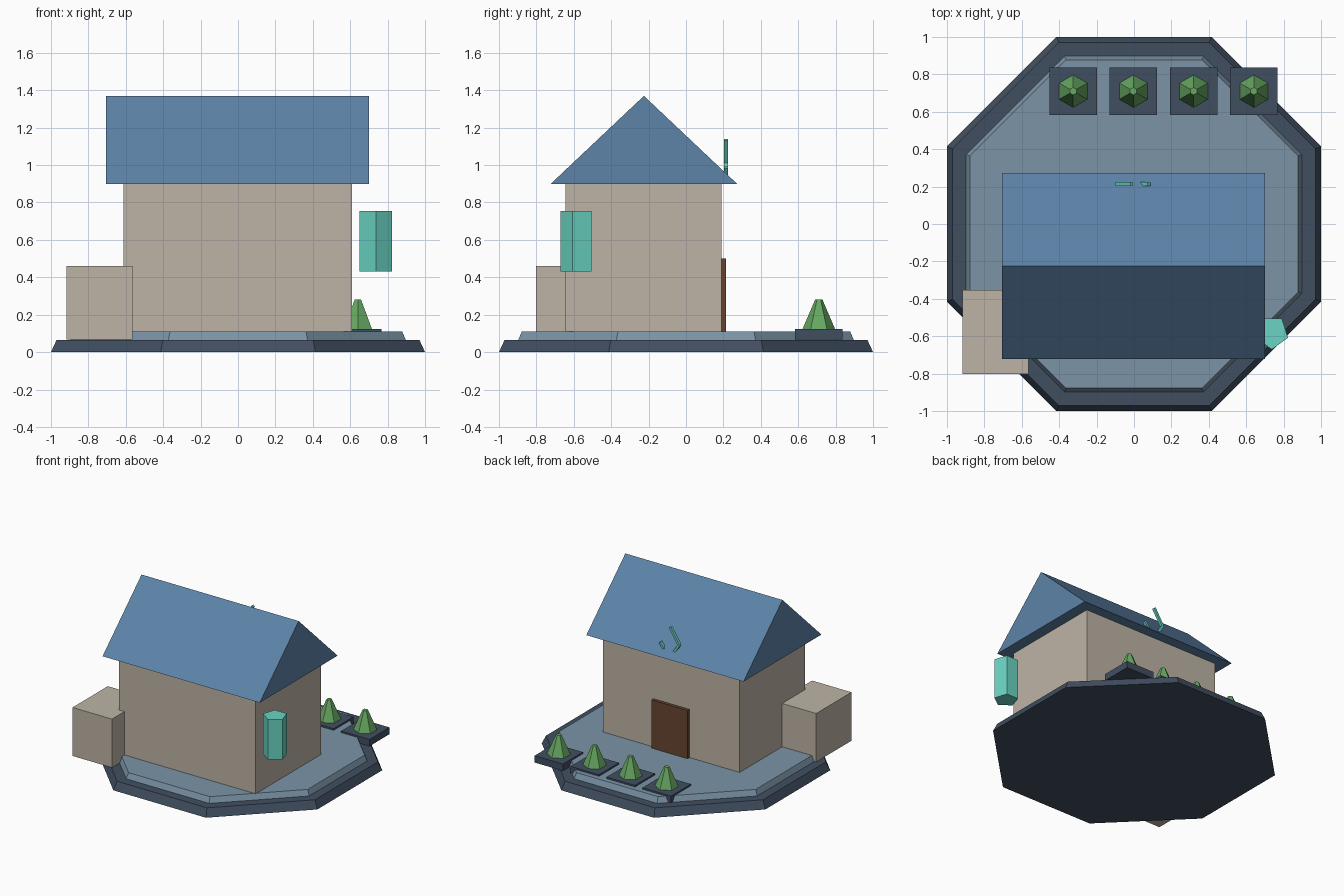
import bpy, math
from mathutils import Vector

cube = bpy.data.objects.get("Cube")
if cube:
    bpy.data.objects.remove(cube, do_unlink=True)


def material(name, rgb):
    """Flat material from an sRGB colour given in 0-255."""
    lin = [((c / 255 + 0.055) / 1.055) ** 2.4 for c in rgb] + [1]
    m = bpy.data.materials.new(name)
    m.use_nodes = True
    m.diffuse_color = lin
    m.node_tree.nodes["Principled BSDF"].inputs["Base Color"].default_value = lin
    return m


slate = material("dark slate", (65, 79, 97))
stone = material("blue grey stone", (123, 148, 167))
plaster = material("beige plaster", (190, 180, 166))
roof_blue = material("roof blue", (93, 131, 168))
wood = material("brown wood", (102, 69, 48))
leaf = material("leaf green", (103, 168, 98))
teal = material("teal crystal", (106, 212, 194))


def mesh(name, verts, faces, mat):
    me = bpy.data.meshes.new(name)
    me.from_pydata(verts, [], faces)
    me.materials.append(mat)
    ob = bpy.data.objects.new(name, me)
    bpy.context.collection.objects.link(ob)
    return ob


def box(name, lo, hi, mat):
    bpy.ops.mesh.primitive_cube_add(size=1)
    ob = bpy.context.object
    ob.name = name
    ob.location = (Vector(lo) + Vector(hi)) / 2
    ob.scale = Vector(hi) - Vector(lo)
    ob.data.materials.append(mat)
    return ob


def frustum(name, sides, r0, r1, z0, z1, mat, start, centre=(0, 0)):
    """Tapered prism with a corner at the start angle in degrees."""
    angles = [math.radians(start) + math.tau * i / sides for i in range(sides)]
    verts = [(centre[0] + r * math.cos(a), centre[1] + r * math.sin(a), z)
             for r, z in ((r0, z0), (r1, z1)) for a in angles]
    faces = [(i, (i + 1) % sides, sides + (i + 1) % sides, sides + i) for i in range(sides)]
    faces += [tuple(reversed(range(sides))), tuple(range(sides, 2 * sides))]
    return mesh(name, verts, faces, mat)


# Octagonal base in two steps, sized by half width
k = 1 / math.cos(math.pi / 8)
frustum("base_rim", 8, k, 0.97 * k, 0, 0.065, slate, 22.5)
frustum("base_floor", 8, 0.897 * k, 0.878 * k, 0.065, 0.11, stone, 22.5)

# House body, side annex and back door
box("house_walls", (-0.613, -0.645, 0.11), (0.61, 0.19, 0.9), plaster)
box("annex", (-0.917, -0.803, 0.068), (-0.565, -0.353, 0.46), plaster)
box("back_door", (-0.165, 0.18, 0.11), (0.157, 0.215, 0.5), wood)

# Gable roof as a closed triangular prism
profile = [(-0.723, 0.9), (0.273, 0.9), (-0.225, 1.37)]
mesh("roof", [(x, y, z) for x in (-0.705, 0.7) for y, z in profile],
     [(2, 1, 0), (3, 4, 5), (0, 1, 4, 3), (1, 2, 5, 4), (2, 0, 3, 5)], roof_blue)

# Hanging five-sided crystal lantern
frustum("crystal_lantern", 5, 0.091, 0.091, 0.43, 0.755, teal, -90, (0.737, -0.58))

# Row of planters with shrubs
for i in range(4):
    x, y, h = -0.325 + 0.322 * i, 0.71, 0.127
    box(f"planter_{i + 1}", (x - h, y - h, 0.068), (x + h, y + h, 0.123), slate)
    frustum(f"shrub_{i + 1}", 6, 0.087, 0.02, 0.123, 0.28, leaf, 30, (x, y))

# Thin emblem strokes rising from the back slope
strokes = [((-0.012, 1.135), (-0.09, 1.01)), ((-0.09, 1.01), (-0.03, 0.915)),
           ((0.08, 0.99), (0.02, 0.915))]
for i, (a, b) in enumerate(strokes):
    d = Vector((b[0] - a[0], 0, b[1] - a[1]))
    ob = box(f"emblem_stroke_{i + 1}", (-0.009, -0.011, 0), (0.009, 0.011, d.length), teal)
    ob.location = ((a[0] + b[0]) / 2, 0.213, (a[1] + b[1]) / 2)
    ob.rotation_euler = (0, math.atan2(d.x, d.z), 0)
